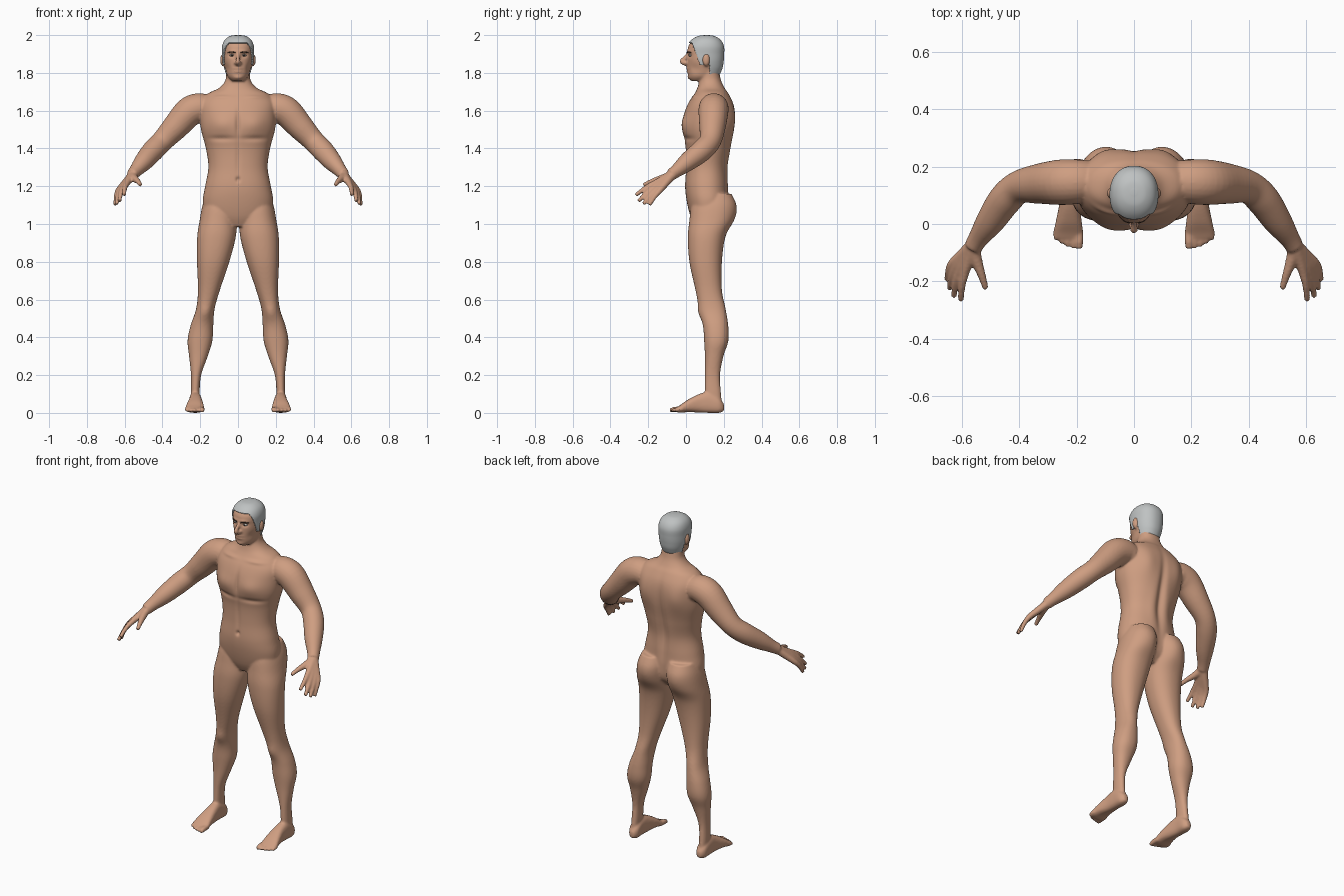
import bpy
import bmesh
from math import cos, sin, pi, exp, copysign
from mathutils import Matrix, Vector

default_cube = bpy.data.objects.get("Cube")
if default_cube:
    bpy.data.objects.remove(default_cube, do_unlink=True)


def material(name, color):
    mat = bpy.data.materials.new(name)
    mat.use_nodes = True
    mat.diffuse_color = (*color, 1)
    mat.node_tree.nodes["Principled BSDF"].inputs["Base Color"].default_value = (*color, 1)
    return mat


skin_tone = material("skin", (0.62, 0.34, 0.22))
hair_grey = material("grey hair", (0.52, 0.54, 0.54))
eye_white = material("eye white", (0.6, 0.58, 0.55))
dark_brown = material("dark brown", (0.06, 0.035, 0.025))


def blend(rows, steps):
    """Smoothly interpolate between rows of numbers."""
    out, last = [], len(rows) - 1
    for i in range(last):
        near = rows[max(i - 1, 0)], rows[i], rows[i + 1], rows[min(i + 2, last)]
        for k in range(steps):
            t = k / steps
            out.append([0.5 * (2 * b + (c - a) * t + (2 * a - 5 * b + 4 * c - d) * t * t
                               + (3 * b - a - 3 * c + d) * t ** 3)
                        for a, b, c, d in zip(*near)])
    out.append(list(rows[last]))
    return out


def bridge(bm, rings):
    """Join rings of points into a closed tube."""
    loops = [[bm.verts.new(p) for p in ring] for ring in rings]
    for low, high in zip(loops, loops[1:]):
        for j in range(len(low)):
            bm.faces.new((low[j - 1], low[j], high[j], high[j - 1]))
    bm.faces.new(loops[0][::-1])
    bm.faces.new(loops[-1])


def slab(bm, rows, power=2.2, along_y=False, sides=40, steps=6):
    """Loft rounded sections, each row being position, x range, cross range."""
    rings = []
    for t, a0, a1, b0, b1 in blend(rows, steps):
        ring = []
        for j in range(sides):
            c, s = cos(2 * pi * j / sides), sin(2 * pi * j / sides)
            a = (a0 + a1) / 2 + (a1 - a0) / 2 * copysign(abs(c) ** (2 / power), c)
            b = (b0 + b1) / 2 + (b1 - b0) / 2 * copysign(abs(s) ** (2 / power), s)
            ring.append((a, t, b) if along_y else (a, b, t))
        rings.append(ring)
    bridge(bm, rings)


def limb(bm, rows, sides=16, steps=5):
    """Round tube along a path, each row being x, y, z, radius."""
    path = blend(rows, steps)
    spots = [Vector(p[:3]) for p in path]
    heading, turn, rings = Vector((0, 0, 1)), Matrix.Identity(3), []
    for i, p in enumerate(path):
        tangent = (spots[min(i + 1, len(spots) - 1)] - spots[max(i - 1, 0)]).normalized()
        turn = heading.rotation_difference(tangent).to_matrix() @ turn
        heading = tangent
        rings.append([spots[i] + turn @ Vector((cos(2 * pi * j / sides), sin(2 * pi * j / sides), 0)) * p[3]
                      for j in range(sides)])
    bridge(bm, rings)


def ball(bm, center, size):
    bmesh.ops.create_uvsphere(bm, u_segments=24, v_segments=16, radius=1,
                              matrix=Matrix.Translation(center) @ Matrix.Diagonal((*size, 1)))


def mirror(bm):
    """Copy everything built so far to the other side."""
    copy = bmesh.ops.duplicate(bm, geom=bm.verts[:] + bm.edges[:] + bm.faces[:])["geom"]
    for v in copy:
        if isinstance(v, bmesh.types.BMVert):
            v.co.x = -v.co.x


def finish(bm, name, mat):
    bmesh.ops.recalc_face_normals(bm, faces=bm.faces[:])
    mesh = bpy.data.meshes.new(name)
    bm.to_mesh(mesh)
    bm.free()
    obj = bpy.data.objects.new(name, mesh)
    bpy.context.scene.collection.objects.link(obj)
    mesh.materials.append(mat)
    mesh.shade_smooth()
    return obj


def symmetric(rows):
    return [(z, -w, w, front, back) for z, w, front, back in rows]


body = bmesh.new()

# Leg, from ankle to buttock
slab(body, [(.04, .205, .25, .11, .19), (.1, .204, .25, .1, .186), (.2, .195, .249, .1, .18),
            (.3, .16, .259, .1, .198), (.38, .136, .267, .096, .224), (.46, .131, .252, .09, .224),
            (.55, .124, .222, .07, .21), (.65, .096, .212, .05, .19), (.8, .046, .217, .018, .19),
            (.93, .012, .216, .01, .208), (1.02, .007, .203, .018, .25), (1.1, .007, .188, .03, .262),
            (1.16, .02, .165, .06, .24)])

# Foot and toes
slab(body, [(.202, .212, .238, .012, .045), (.175, .196, .256, 0, .08), (.12, .195, .258, 0, .11),
            (.07, .19, .26, .002, .1), (.01, .182, .272, .004, .07), (-.03, .178, .28, .001, .042),
            (-.05, .184, .275, .003, .03)], power=2.6, along_y=True)
for i in range(5):
    f = i / 4
    r = .015 if i == 0 else .011
    x = .191 + .08 * f
    limb(body, [(x, -.02, .02, r), (x, -.06 + .02 * f, .018, r), (x, -.086 + .03 * f * f, .012, r * .75)])

# Arm
limb(body, [(.16, .15, 1.61, .07), (.205, .147, 1.615, .078), (.26, .145, 1.592, .079),
            (.33, .14, 1.515, .07), (.4, .128, 1.44, .058), (.45, .083, 1.388, .058),
            (.5, .01, 1.33, .05), (.54, -.047, 1.284, .036), (.56, -.08, 1.26, .032)], sides=24)

# Hand: four fingers running through the palm, and the thumb
wrist = Vector((.558, -.07, 1.262))
knuckles = Vector((.588, -.168, 1.215)), Vector((.633, -.138, 1.178))
tips = [(.602, -.266, 1.152), (.627, -.252, 1.12), (.642, -.226, 1.105), (.65, -.194, 1.1)]
for i, tip in enumerate(tips):
    knuckle = knuckles[0].lerp(knuckles[1], i / 3)
    middle = knuckle.lerp(Vector(tip), .5) + Vector((.004, 0, .006))
    limb(body, [(*wrist, .024), (*wrist.lerp(knuckle, .5), .02), (*knuckle, .016),
                (*middle, .013), (*tip, .0105)])
limb(body, [(*wrist, .022), (.548, -.125, 1.242, .02), (.528, -.185, 1.224, .014),
            (.516, -.226, 1.206, .011)])

# Ear
ball(body, (.081, .107, 1.868), (.014, .019, .033))
mirror(body)

# Torso and neck
slab(body, symmetric([(.985, .09, .05, .17), (1.04, .17, .024, .215), (1.12, .186, .004, .225),
                      (1.2, .174, -.005, .222), (1.3, .157, 0, .217), (1.4, .17, -.002, .236),
                      (1.5, .196, -.018, .255), (1.58, .202, -.01, .259), (1.64, .198, .012, .25),
                      (1.69, .16, .045, .226), (1.72, .1, .06, .205), (1.76, .067, .07, .186),
                      (1.81, .062, .075, .175)]), sides=64)

# Head and nose
head_rows = symmetric([(1.757, .03, .03, .1), (1.78, .054, .013, .16), (1.82, .067, .009, .184),
                       (1.86, .075, .008, .192), (1.9, .077, .008, .195), (1.94, .077, .012, .194),
                       (1.97, .065, .034, .178), (1.988, .04, .065, .15), (1.993, .01, .1, .12)])
slab(body, head_rows, sides=64)
limb(body, [(0, .012, 1.905, .007), (0, -.004, 1.883, .01), (0, -.022, 1.86, .013), (0, .005, 1.848, .014)])
ball(body, (.013, .002, 1.853), (.009, .012, .008))
ball(body, (-.013, .002, 1.853), (.009, .012, .008))

# Fuse the parts into one smooth skin
body_obj = finish(body, "body", skin_tone)
fuse = body_obj.modifiers.new("fuse", "REMESH")
fuse.mode = "VOXEL"
fuse.voxel_size = .006
soften = body_obj.modifiers.new("soften", "SMOOTH")
soften.factor = .5
soften.iterations = 7
fused = bpy.data.meshes.new_from_object(body_obj.evaluated_get(bpy.context.evaluated_depsgraph_get()))
body_obj.modifiers.clear()
body_obj.data = fused
fused.materials.clear()
fused.materials.append(skin_tone)

# Sculpted forms: center, reach, push; each acts on both sides
muscles = [
    ((0, .25, 1.38), (.022, .08, .2), (0, -.016, 0)),       # spine
    ((.11, .25, 1.56), (.055, .07, .08), (0, .012, 0)),     # shoulder blade
    ((.05, .23, 1.3), (.03, .06, .1), (0, .006, 0)),        # lower back
    ((.09, .25, 1.06), (.06, .07, .06), (0, .008, 0)),      # buttock
    ((.09, -.01, 1.53), (.065, .06, .05), (0, -.012, 0)),   # chest
    ((.1, -.01, 1.452), (.08, .06, .014), (0, .008, 0)),    # under chest
    ((0, -.02, 1.53), (.012, .06, .07), (0, .01, 0)),       # breastbone
    ((0, 0, 1.34), (.012, .05, .09), (0, .005, 0)),         # midline
    ((0, 0, 1.235), (.01, .04, .012), (0, .012, 0)),        # navel
    ((.1, .03, 1.672), (.06, .04, .01), (0, -.006, .002)),  # collarbone
    ((.17, .07, .53), (.035, .05, .04), (0, -.009, 0)),     # kneecap
]
features = [
    ((.033, .015, 1.893), (.018, .03, .011), (0, .01, 0)),   # eye socket
    ((.03, .01, 1.914), (.03, .03, .008), (0, -.006, 0)),    # brow ridge
    ((0, .005, 1.816), (.02, .03, .014), (0, -.009, 0)),     # lips
    ((0, .005, 1.815), (.025, .03, .003), (0, .006, 0)),     # mouth line
    ((0, .015, 1.773), (.025, .03, .012), (0, -.007, 0)),    # chin
    ((.06, .04, 1.825), (.02, .04, .025), (-.005, 0, 0)),    # cheek hollow
]
for v in fused.vertices:
    side = copysign(1, v.co.x)
    x, y, z = abs(v.co.x), v.co.y, v.co.z
    for (cx, cy, cz), (rx, ry, rz), (px, py, pz) in muscles + features:
        away = ((z - cz) / rz) ** 2
        if away < 6:
            away += ((x - cx) / rx) ** 2 + ((y - cy) / ry) ** 2
            if away < 6:
                v.co += Vector((px * side, py, pz)) * exp(-away)
fused.shade_smooth()

# Hair: a shell over the skull, trimmed along the hairline
hair = bmesh.new()
slab(hair, head_rows, sides=120, steps=12)
bmesh.ops.recalc_face_normals(hair, faces=hair.faces[:])
hair.normal_update()


def has_hair(p):
    nape = p.y > .125 and p.z > 1.787
    temple = p.z > 1.842 and p.y > .037 + (1.955 - p.z) * .35
    return p.z > 1.957 or temple or nape


bare = [f for f in hair.faces if not has_hair(f.calc_center_median())]
for v in hair.verts:
    v.co += v.normal * .007
bmesh.ops.delete(hair, geom=bare, context="FACES")
hair_obj = finish(hair, "hair", hair_grey)
thickness = hair_obj.modifiers.new("thickness", "SOLIDIFY")
thickness.thickness = .008
thickness.offset = -1

# Eyes, irises and eyebrows
for name, mat, center, size in (("eyes", eye_white, (.032, .025, 1.893), (.013, .011, .0065)),
                                ("irises", dark_brown, (.032, .0165, 1.893), (.005, .004, .005))):
    part = bmesh.new()
    ball(part, center, size)
    mirror(part)
    finish(part, name, mat)
brows = bmesh.new()
limb(brows, [(.014, .005, 1.907, .003), (.034, .012, 1.911, .0035), (.053, .03, 1.906, .002)])
mirror(brows)
finish(brows, "eyebrows", dark_brown)
